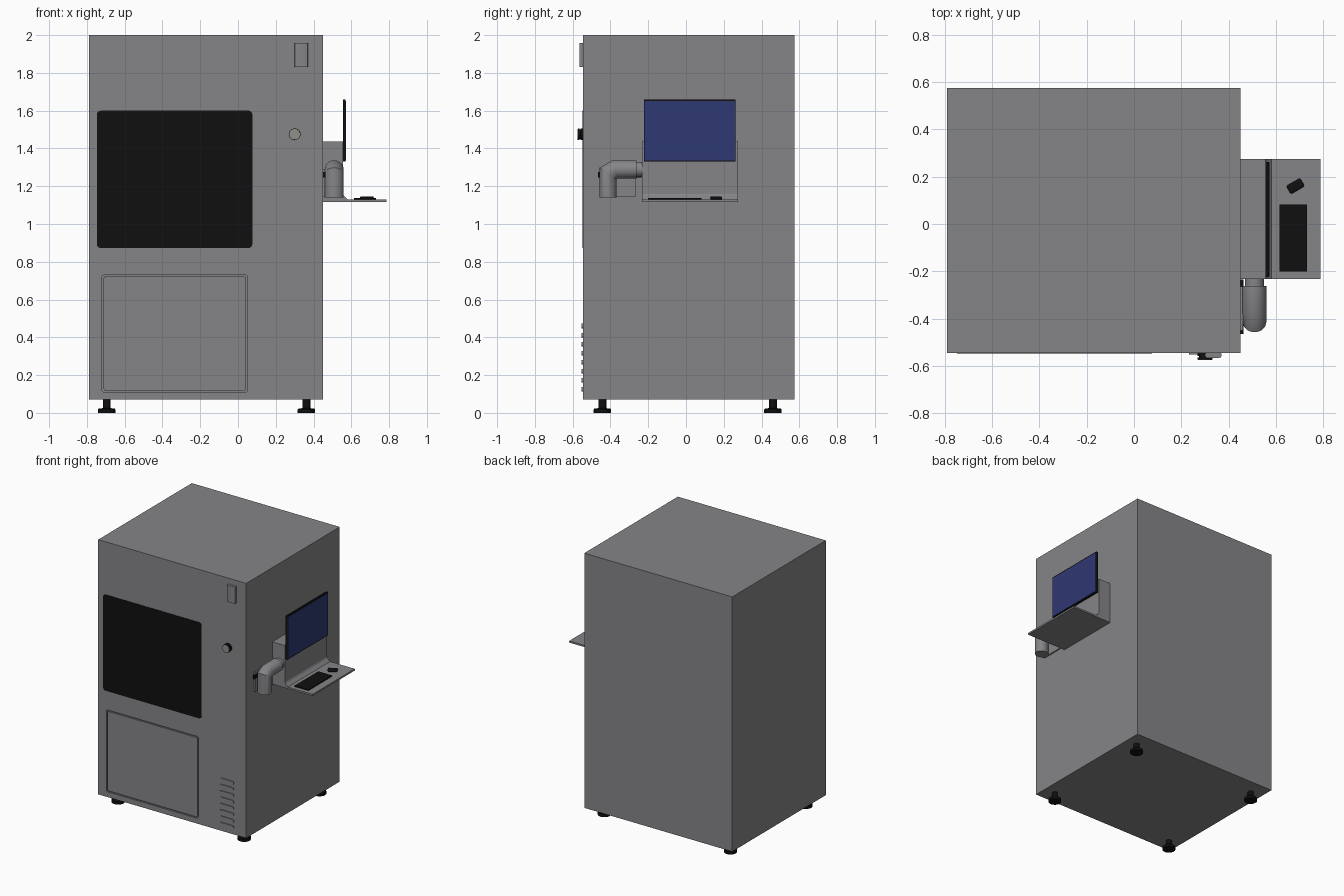
import bpy, bmesh, math
from mathutils import Matrix, Vector

if "Cube" in bpy.data.objects:
    bpy.data.objects.remove(bpy.data.objects["Cube"])


def material(name, col):
    m = bpy.data.materials.new(name)
    m.diffuse_color = (*col, 1)
    m.use_nodes = True
    m.node_tree.nodes["Principled BSDF"].inputs["Base Color"].default_value = m.diffuse_color
    return m


GREY = material("cabinet grey", (0.235, 0.232, 0.245))
BLACK = material("black", (0.005, 0.005, 0.005))
BLUE = material("screen blue", (0.028, 0.04, 0.17))
PALE = material("button grey", (0.27, 0.28, 0.26))


def finish(name, bm, mat, smooth=False):
    bmesh.ops.recalc_face_normals(bm, faces=bm.faces)
    me = bpy.data.meshes.new(name)
    bm.to_mesh(me)
    bm.free()
    me.materials.append(mat)
    ob = bpy.data.objects.new(name, me)
    bpy.context.collection.objects.link(ob)
    if smooth:
        bpy.ops.object.select_all(action='DESELECT')
        ob.select_set(True)
        bpy.context.view_layer.objects.active = ob
        bpy.ops.object.shade_smooth_by_angle(angle=math.radians(35))
    return ob


def box(name, lo, hi, mat, round_axis=None, r=0.0, seg=4):
    """Box between two corners; edges along round_axis are rounded."""
    bm = bmesh.new()
    lo, hi = Vector(lo), Vector(hi)
    size = hi - lo
    bmesh.ops.create_cube(bm, size=1, matrix=Matrix.Translation((lo + hi) / 2) @ Matrix.Diagonal((*size, 1)))
    if round_axis is not None:
        es = [e for e in bm.edges
              if abs((e.verts[0].co - e.verts[1].co)[round_axis]) > size[round_axis] * 0.9]
        bmesh.ops.bevel(bm, geom=es, offset=r, segments=seg, affect='EDGES', profile=0.5)
    return finish(name, bm, mat, round_axis is not None)


def lathe(name, profile, centre, axis, mat, n=32):
    """Stack of rings (radius, offset) along axis, with capped ends."""
    rot = Vector((0, 0, 1)).rotation_difference(Vector(axis)).to_matrix()
    bm = bmesh.new()
    rings = []
    for r, h in profile:
        rings.append([bm.verts.new(Vector(centre) + rot @ Vector(
            (r * math.cos(2 * math.pi * i / n), r * math.sin(2 * math.pi * i / n), h))) for i in range(n)])
    skin(bm, rings)
    return finish(name, bm, mat, True)


def skin(bm, rings):
    n = len(rings[0])
    for a, b in zip(rings, rings[1:]):
        for i in range(n):
            j = (i + 1) % n
            bm.faces.new((a[i], a[j], b[j], b[i]))
    bm.faces.new(rings[0])
    bm.faces.new(rings[-1])


F = -0.545  # front plane of the cabinet

# Cabinet with a shallow recess, filled by a flush door to leave a groove
cabinet = box("cabinet", (-0.79, F, 0.07), (0.45, 0.575, 2.0), GREY)
cutter = box("door_cutter", (-0.72, F - 0.05, 0.11), (0.05, F + 0.008, 0.73), GREY, 1, 0.012)
mod = cabinet.modifiers.new("door recess", 'BOOLEAN')
mod.object = cutter
mod.operation = 'DIFFERENCE'
mod.solver = 'EXACT'
bpy.ops.object.select_all(action='DESELECT')
cabinet.select_set(True)
bpy.context.view_layer.objects.active = cabinet
bpy.ops.object.modifier_apply(modifier=mod.name)
bpy.data.objects.remove(cutter)
box("lower_door", (-0.711, F, 0.119), (0.041, F + 0.009, 0.721), GREY, 1, 0.008)

# Front window
box("window", (-0.747, F - 0.003, 0.873), (0.076, F + 0.002, 1.6), BLACK, 1, 0.02)

# Vent louvres
for i in range(8):
    z = 0.124 + i * 0.048
    box(f"vent_louvre_{i + 1}", (0.232, F - 0.007, z - 0.012), (0.348, F + 0.002, z + 0.012), GREY, 1, 0.011)

# Upper handle
box("handle", (0.30, F - 0.02, 1.83), (0.37, F + 0.002, 1.957), GREY, 2, 0.008, 2)

# Round button: black collar, pale cap
lathe("button_collar", [(0.031, -0.002), (0.031, 0.012), (0.026, 0.013), (0.026, 0.018), (0.031, 0.019),
                        (0.031, 0.028)], (0.30, F, 1.475), (0, -1, 0), BLACK)
lathe("button_cap", [(0.0295, 0.026), (0.029, 0.03)], (0.30, F, 1.475), (0, -1, 0), PALE)

# Levelling feet
for x in (-0.695, 0.362):
    for y in (-0.443, 0.46):
        lathe("foot", [(0.046, 0), (0.046, 0.018), (0.042, 0.023), (0.021, 0.025), (0.021, 0.072)],
              (x, y, 0), (0, 0, 1), BLACK)

# Workstation housing and tray: one profile extruded along y
profile = [(0.449, 1.117), (0.787, 1.117), (0.787, 1.13), (0.58, 1.13), (0.56, 1.15), (0.555, 1.16),
           (0.555, 1.437), (0.449, 1.437)]
bm = bmesh.new()
face = bm.faces.new([bm.verts.new((x, -0.232, z)) for x, z in profile])
ext = bmesh.ops.extrude_face_region(bm, geom=[face])
bmesh.ops.translate(bm, vec=(0, 0.506, 0), verts=[v for v in ext["geom"] if isinstance(v, bmesh.types.BMVert)])
finish("workstation_tray", bm, GREY)

# Monitor with blue screen
box("monitor", (0.555, -0.223, 1.33), (0.570, 0.262, 1.66), BLACK)
box("monitor_screen", (0.569, -0.220, 1.337), (0.572, 0.259, 1.652), BLUE)

# Keyboard and mouse
box("keyboard", (0.615, -0.2, 1.129), (0.73, 0.083, 1.138), BLACK)
bm = bmesh.new()
bmesh.ops.create_cube(bm, size=1, matrix=Matrix.Translation((0.682, 0.16, 1.137)) @
                      Matrix.Rotation(math.radians(30), 4, 'Z') @ Matrix.Diagonal((0.068, 0.04, 0.018, 1)))
bmesh.ops.bevel(bm, geom=bm.edges[:], offset=0.007, segments=3, affect='EDGES', profile=0.5)
finish("mouse", bm, BLACK, True)

# Mitred elbow arm: each ring spans an outer and an inner point in the y-z plane
outer = [(-0.457, 1.14), (-0.457, 1.298), (-0.39, 1.337), (-0.262, 1.337)]
inner = [(-0.367, 1.14), (-0.367, 1.235), (-0.36, 1.241), (-0.262, 1.241)]
bm = bmesh.new()
rings = []
for o, i in zip(outer, inner):
    o, i = Vector(o), Vector(i)
    ring = []
    for k in range(32):
        a = 2 * math.pi * k / 32
        p = (o + i) / 2 + (o - i) / 2 * math.cos(a)
        ring.append(bm.verts.new((0.509 + 0.05 * math.sin(a), p.x, p.y)))
    rings.append(ring)
skin(bm, rings)
finish("elbow_arm", bm, GREY, True)
lathe("arm_collar", [(0.04, 0), (0.04, 0.05)], (0.509, -0.275, 1.289), (0, 1, 0), GREY)

# Wall bracket and black fixing strip behind the arm
box("arm_bracket", (0.449, -0.45, 1.145), (0.46, -0.265, 1.29), GREY)
box("arm_fixing", (0.449, -0.465, 1.245), (0.463, -0.235, 1.275), BLACK)
